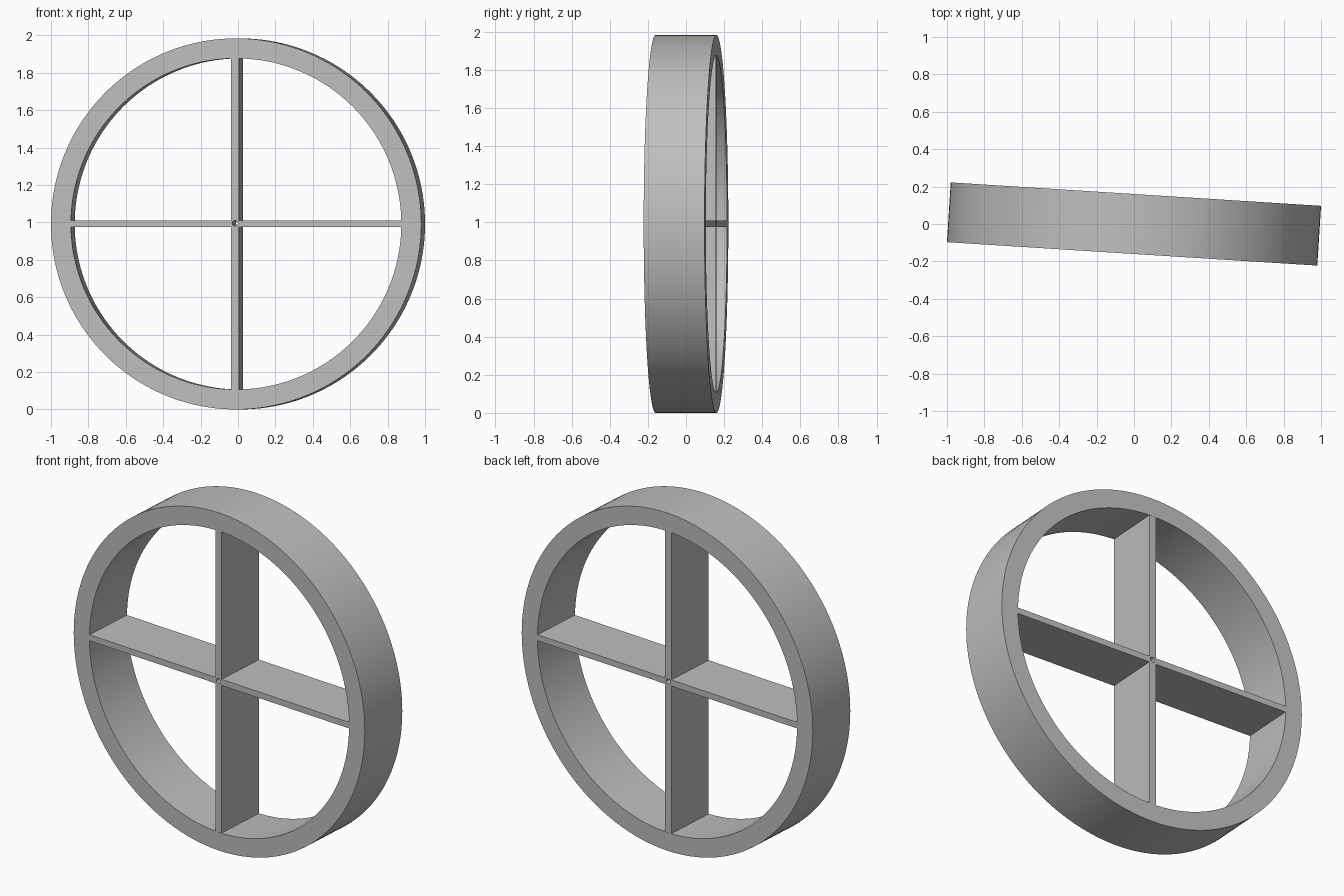
import bpy, bmesh, math
from mathutils import Matrix, Vector

cube = bpy.data.objects.get("Cube")
if cube:
    bpy.data.objects.remove(cube, do_unlink=True)

R_OUT, R_IN, HALF = 0.992, 0.885, 0.16
TURN = Matrix.Translation((0, 0, R_OUT)) @ Matrix.Rotation(math.radians(-3.62), 4, 'Z')
HUB_X, HUB_Z = -0.006, 0.003

grey = bpy.data.materials.new("plain grey")
grey.use_nodes = True
colour = (0.52, 0.52, 0.52, 1)
grey.diffuse_color = colour
grey.node_tree.nodes["Principled BSDF"].inputs["Base Color"].default_value = colour


def make_object(name, bm):
    bmesh.ops.recalc_face_normals(bm, faces=bm.faces)
    mesh = bpy.data.meshes.new(name)
    bm.to_mesh(mesh)
    bm.free()
    mesh.materials.append(grey)
    obj = bpy.data.objects.new(name, mesh)
    bpy.context.collection.objects.link(obj)
    obj.matrix_world = TURN
    return obj


def smooth(obj):
    bpy.ops.object.select_all(action='DESELECT')
    obj.select_set(True)
    bpy.context.view_layer.objects.active = obj
    bpy.ops.object.shade_smooth_by_angle(angle=math.radians(30))


def circle(bm, radius, y, count, x=0, z=0):
    return [bm.verts.new((x + radius * math.cos(i * math.tau / count), y,
                          z + radius * math.sin(i * math.tau / count))) for i in range(count)]


# Rim: four circles bridged into a rectangular-section ring
bm = bmesh.new()
N = 160
loops = [circle(bm, r, y, N) for r, y in
         ((R_OUT, -HALF), (R_OUT, HALF), (R_IN, HALF), (R_IN, -HALF))]
for a, b in zip(loops, loops[1:] + loops[:1]):
    for i in range(N):
        j = (i + 1) % N
        bm.faces.new((a[i], a[j], b[j], b[i]))
smooth(make_object("rim", bm))

# Crossed spokes: plus-shaped outline extruded through the depth
bm = bmesh.new()
w, h, reach = 0.0215, 0.018, R_IN + 0.006
zc = HUB_Z - 0.002
quarter = [(reach, h), (w, h), (w, reach)]
outline = (quarter + [(-x, z) for x, z in reversed(quarter)]
           + [(-x, -z) for x, z in quarter] + [(x, -z) for x, z in reversed(quarter)])
face = bm.faces.new([bm.verts.new((x + HUB_X, -HALF + 0.001, z + zc)) for x, z in outline])
bmesh.ops.extrude_face_region(bm, geom=[face])
for v in list(bm.verts)[len(outline):]:
    v.co.y = HALF - 0.001
spokes = make_object("crossed_spokes", bm)

# Axle hole cut through the hub
bm = bmesh.new()
ends = [circle(bm, 0.015, y, 32, HUB_X, HUB_Z) for y in (-0.3, 0.3)]
for ring in ends:
    bm.faces.new(ring)
for i in range(32):
    j = (i + 1) % 32
    bm.faces.new((ends[0][i], ends[0][j], ends[1][j], ends[1][i]))
cutter = make_object("axle_hole_cutter", bm)
cutter.hide_render = True
cut = spokes.modifiers.new("axle hole", 'BOOLEAN')
cut.operation = 'DIFFERENCE'
cut.solver = 'EXACT'
cut.object = cutter
bpy.context.view_layer.update()
bpy.ops.object.select_all(action='DESELECT')
spokes.select_set(True)
bpy.context.view_layer.objects.active = spokes
bpy.ops.object.modifier_apply(modifier=cut.name)
bpy.data.objects.remove(cutter, do_unlink=True)
smooth(spokes)
